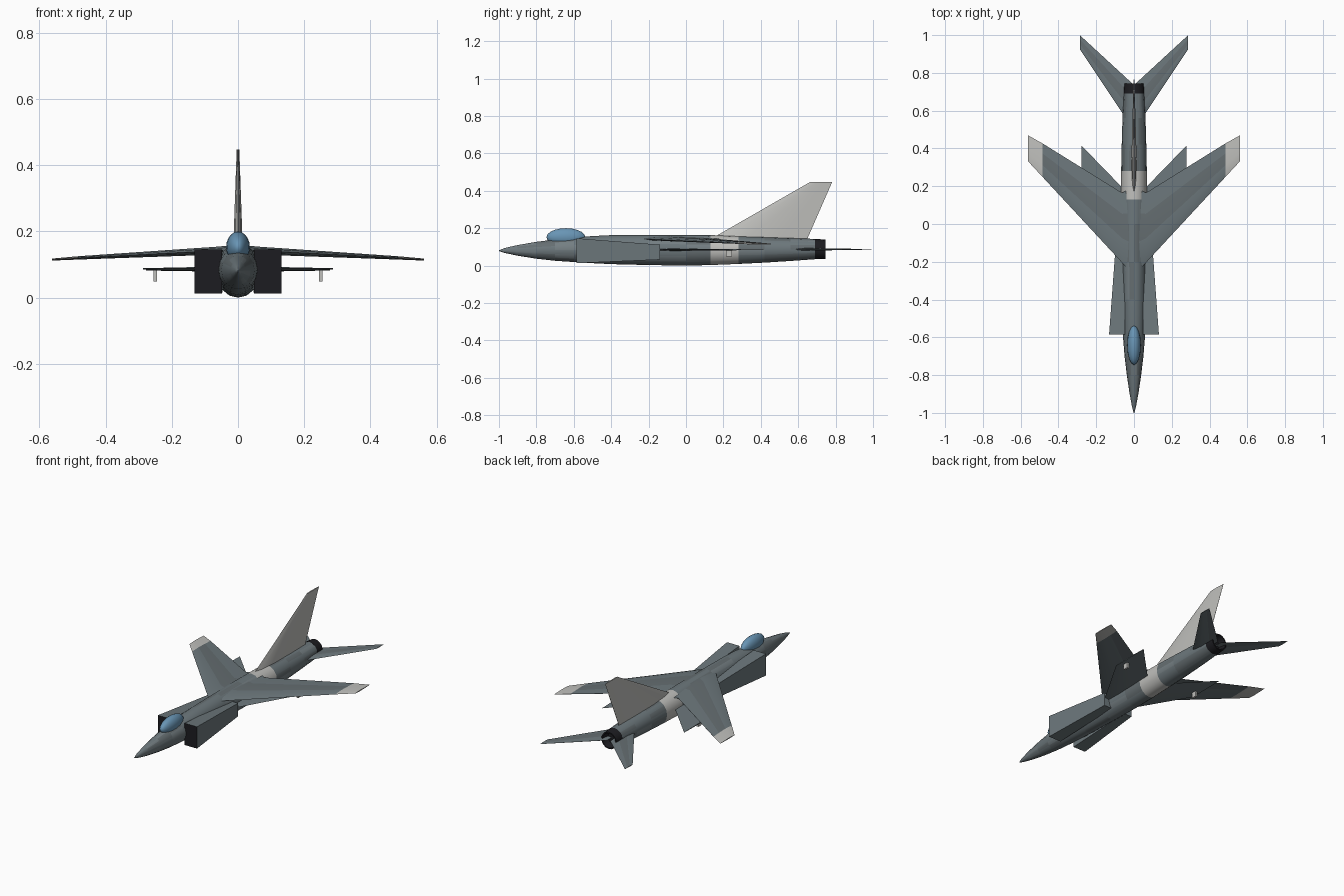
import bpy, bmesh, math, random

if "Cube" in bpy.data.objects:
    bpy.data.objects.remove(bpy.data.objects["Cube"])

random.seed(4)


def material(name, rgb):
    m = bpy.data.materials.new(name)
    m.diffuse_color = (*rgb, 1)
    m.use_nodes = True
    m.node_tree.nodes["Principled BSDF"].inputs["Base Color"].default_value = m.diffuse_color
    return m


GREY = material("grey", (0.15, 0.185, 0.20))
GREY2 = material("grey_dark", (0.13, 0.155, 0.165))
GREY3 = material("grey_light", (0.175, 0.21, 0.225))
PALE = material("pale", (0.52, 0.52, 0.50))
BLACK = material("black", (0.012, 0.012, 0.015))
GLASS = material("glass", (0.14, 0.30, 0.46))


def loft(name, rings, mats, pick, mirror=False, caps=(0, 0), smooth=30):
    """Skin a list of equal-length rings; pick(i, k) gives the material slot."""
    bm = bmesh.new()
    vs = [[bm.verts.new(p) for p in r] for r in rings]
    n = len(rings[0])
    for i in range(len(vs) - 1):
        for k in range(n):
            q = (k + 1) % n
            f = bm.faces.new((vs[i][k], vs[i][q], vs[i + 1][q], vs[i + 1][k]))
            f.material_index = pick(i, k)
    for ring, slot in ((vs[0], caps[0]), (vs[-1], caps[1])):
        bm.faces.new(ring).material_index = slot
    bmesh.ops.recalc_face_normals(bm, faces=bm.faces)
    me = bpy.data.meshes.new(name)
    bm.to_mesh(me)
    bm.free()
    for m in mats:
        me.materials.append(m)
    ob = bpy.data.objects.new(name, me)
    bpy.context.collection.objects.link(ob)
    bpy.ops.object.select_all(action='DESELECT')
    ob.select_set(True)
    bpy.context.view_layer.objects.active = ob
    bpy.ops.object.shade_smooth_by_angle(angle=math.radians(smooth))
    if mirror:
        ob.modifiers.new("mirror", 'MIRROR').use_axis = (True, False, False)
    return ob


def oval(y, half, low, high, n=16):
    c, r = (low + high) / 2, (high - low) / 2
    return [(half * math.cos(2 * math.pi * k / n), y, c + r * math.sin(2 * math.pi * k / n))
            for k in range(n)]


def foil(span, lead, trail, offset, half, upright=False):
    """Closed aerofoil section at one span station."""
    pts = []
    for c, t in ((0, 0), (.1, .6), (.35, 1), (.7, .6), (1, .06),
                 (1, -.06), (.7, -.6), (.35, -1), (.1, -.6)):
        y, d = lead + c * (trail - lead), offset + t * half
        pts.append((d, y, span) if upright else (span, y, d))
    return pts


# Fuselage: y, half width, bottom, top
body = [(-1, .002, .078, .082), (-.97, .010, .068, .094), (-.9, .023, .053, .110),
        (-.8, .038, .037, .127), (-.7, .050, .026, .140), (-.6, .058, .019, .150),
        (-.5, .062, .013, .158), (-.4, .064, .008, .163), (-.2, .066, .003, .165),
        (0, .068, 0, .165), (.13, .069, .003, .163), (.28, .068, .009, .159),
        (.42, .065, .016, .154), (.56, .061, .025, .148), (.70, .054, .035, .142)]
loft("fuselage", [oval(*s) for s in body], [GREY, GREY2, GREY3, PALE],
     lambda i, k: 3 if i == 10 else random.choice((0, 0, 0, 1, 2)))

# Hollow exhaust nozzle
loft("exhaust_nozzle", [oval(.69, .055, .034, .143), oval(.745, .051, .036, .139),
                        oval(.745, .044, .043, .132), oval(.705, .034, .053, .122)],
     [BLACK], lambda i, k: 0)

# Canopy bubble
bpy.ops.mesh.primitive_uv_sphere_add(segments=16, ring_count=10, radius=1, location=(0, -.642, .152))
canopy = bpy.context.object
canopy.name = "canopy"
canopy.scale = (.036, .104, .048)
canopy.data.materials.append(GLASS)
bpy.ops.object.shade_smooth_by_angle(angle=math.radians(30))


# Side air intakes, open end dark
def box_ring(y, x0, x1, z0, z1):
    return [(x0, y, z0), (x1, y, z0), (x1, y, z1), (x0, y, z1)]


loft("air_intake", [box_ring(-.585, .048, .132, .013, .146), box_ring(-.14, .045, .099, .032, .112)],
     [GREY, BLACK], lambda i, k: 0, mirror=True, caps=(1, 0))

# Swept main wing with pale tips
loft("main_wing", [foil(.01, -.262, .195, .145, .014), foil(.063, -.205, .165, .142, .012),
                   foil(.485, .25, .427, .120, .005), foil(.562, .333, .47, .115, .003)],
     [GREY, GREY2, PALE], lambda i, k: 2 if i == 2 else (1 if k in (2, 5) else 0),
     mirror=True, caps=(0, 2))

# Lower wing beneath it
loft("lower_wing", [foil(.03, -.25, .16, .085, .007), foil(.278, .175, .415, .085, .003)],
     [GREY], lambda i, k: 0, mirror=True)

# Small pylons under the lower wing
loft("wing_pylon", [box_ring(.215, .244, .256, .049, .086), box_ring(.245, .244, .256, .049, .086)],
     [PALE], lambda i, k: 0, mirror=True)

# Swept tailplane
loft("tailplane", [foil(.01, .51, .745, .087, .008), foil(.287, .925, 1.0, .087, .002)],
     [GREY, GREY2], lambda i, k: 1 if k in (2, 5) else 0, mirror=True)

# Tail fin
loft("tail_fin", [foil(.135, .12, .645, 0, .015, True), foil(.448, .665, .782, 0, .004, True)],
     [PALE], lambda i, k: 0)
